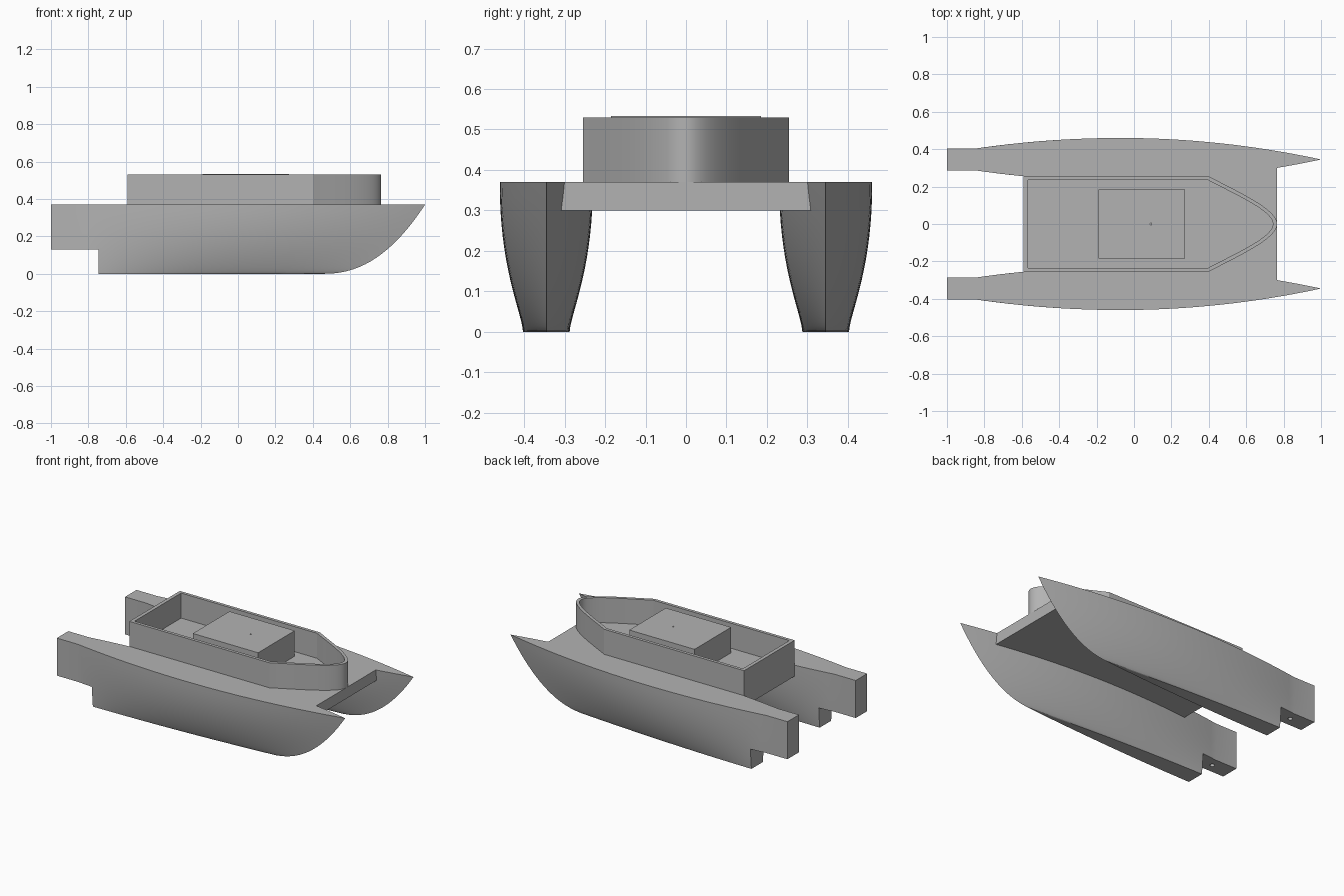
import bpy, bmesh, math

if "Cube" in bpy.data.objects:
    bpy.data.objects.remove(bpy.data.objects["Cube"])

TOP, RIM = 0.37, 0.53      # deck height and coaming height
HULL_Y = 0.345             # hull centreline offset

grey = bpy.data.materials.new("light grey")
grey.diffuse_color = (0.45, 0.45, 0.45, 1)
grey.use_nodes = True
grey.node_tree.nodes["Principled BSDF"].inputs["Base Color"].default_value = grey.diffuse_color


def make(name, bm, y=0.0):
    bmesh.ops.remove_doubles(bm, verts=bm.verts, dist=1e-5)
    bmesh.ops.recalc_face_normals(bm, faces=bm.faces)
    me = bpy.data.meshes.new(name)
    bm.to_mesh(me)
    bm.free()
    me.materials.append(grey)
    ob = bpy.data.objects.new(name, me)
    ob.location.y = y
    bpy.context.collection.objects.link(ob)
    return ob


def box(name, x0, x1, y0, y1, z0, z1):
    bm = bmesh.new()
    bmesh.ops.create_cube(bm, size=1)
    for v in bm.verts:
        v.co = (x0 + (v.co.x + .5) * (x1 - x0),
                y0 + (v.co.y + .5) * (y1 - y0),
                z0 + (v.co.z + .5) * (z1 - z0))
    return make(name, bm)


def cylinder(name, x, y, z0, z1, r):
    bm = bmesh.new()
    bmesh.ops.create_cone(bm, cap_ends=True, segments=24, radius1=r, radius2=r, depth=z1 - z0)
    bmesh.ops.translate(bm, verts=bm.verts, vec=(x, y, (z0 + z1) / 2))
    return make(name, bm)


def activate(ob):
    bpy.ops.object.select_all(action='DESELECT')
    ob.select_set(True)
    bpy.context.view_layer.objects.active = ob


def cut(ob, cutter):
    activate(ob)
    mod = ob.modifiers.new("cut", 'BOOLEAN')
    mod.operation, mod.solver, mod.object = 'DIFFERENCE', 'EXACT', cutter
    bpy.ops.object.modifier_apply(modifier=mod.name)
    bpy.data.objects.remove(cutter)


def smooth(ob):
    activate(ob)
    bpy.ops.object.shade_smooth_by_angle(angle=math.radians(25))


def hull_point(u, z):
    """Length and half width of the waterline at height z, u from stern to bow."""
    t = z / TOP
    x = -0.85 + u * (1.30 + 0.55 * t ** 0.44)
    flare = 1 - (1 - t) ** 2.2
    d = 1.85 * u - 0.78
    deck = 0.115 - (0.0937 if d < 0 else 0.1005) * d * d
    return x, max(0.0, (1 - flare) * 0.058 * (1 - u * u) + flare * deck)


# Hulls: stacked waterlines, with a straight stern section
NU, NZ = 40, 18
for side, y in (("right", -HULL_Y), ("left", HULL_Y)):
    bm = bmesh.new()
    rings = []
    for j in range(NZ + 1):
        z = TOP * (j / NZ) ** 1.8
        half = [(-1.0, 0.058)] + [hull_point(i / NU, z) for i in range(NU + 1)]
        half[-1] = (half[-1][0], 0.0)
        loop = [(x, -h) for x, h in half] + [(x, h) for x, h in reversed(half[:-1])]
        rings.append([bm.verts.new((x, h, z)) for x, h in loop])
    n = len(rings[0])
    for a, b in zip(rings, rings[1:]):
        for i in range(n):
            k = (i + 1) % n
            bm.faces.new((a[i], a[k], b[k], b[i]))
    bm.faces.new(rings[0][::-1])
    bm.faces.new(rings[-1])
    hull = make(side + "_hull", bm, y)
    # Raised stern step and rudder shaft hole
    cut(hull, box("step_cutter", -1.1, -0.745, y - .2, y + .2, -0.1, 0.13))
    cut(hull, cylinder("shaft_cutter", -0.87, y, 0.1, 0.25, 0.014))
    smooth(hull)

# Bridge deck joining the hulls
box("bridge_deck", -0.59, 0.765, -0.335, 0.335, 0.30, TOP)


def outline(back, w, shoulder, ctrl1, ctrl2, tip, n=20):
    """Square stern, straight sides and a curved pointed bow."""
    p = [(shoulder, w), ctrl1, ctrl2, (tip, 0.0)]
    bow = []
    for i in range(n + 1):
        t = i / n
        c = ((1 - t) ** 3, 3 * t * (1 - t) ** 2, 3 * t * t * (1 - t), t ** 3)
        bow.append(tuple(sum(c[k] * p[k][a] for k in range(4)) for a in (0, 1)))
    half = [(back, w)] + bow
    return half + [(x, -y) for x, y in reversed(half[:-1])]


# Cockpit coaming: thin wall around an open well
outer = outline(-0.59, 0.255, 0.40, (0.56, 0.17), (0.765, 0.08), 0.765)
inner = outline(-0.567, 0.235, 0.395, (0.55, 0.153), (0.743, 0.07), 0.743)
bm = bmesh.new()
loops = [[bm.verts.new((x, y, z)) for x, y in pts]
         for pts, z in ((outer, TOP), (outer, RIM), (inner, RIM), (inner, TOP))]
n = len(outer)
for j in range(4):
    a, b = loops[j], loops[(j + 1) % 4]
    for i in range(n):
        k = (i + 1) % n
        bm.faces.new((a[i], a[k], b[k], b[i]))
smooth(make("cockpit_wall", bm))

# Central cabin box with a tiny mast socket
cabin = box("cabin_box", -0.19, 0.272, -0.185, 0.185, TOP - 0.01, 0.533)
cut(cabin, cylinder("socket_cutter", 0.09, 0.0, 0.45, 0.6, 0.005))
